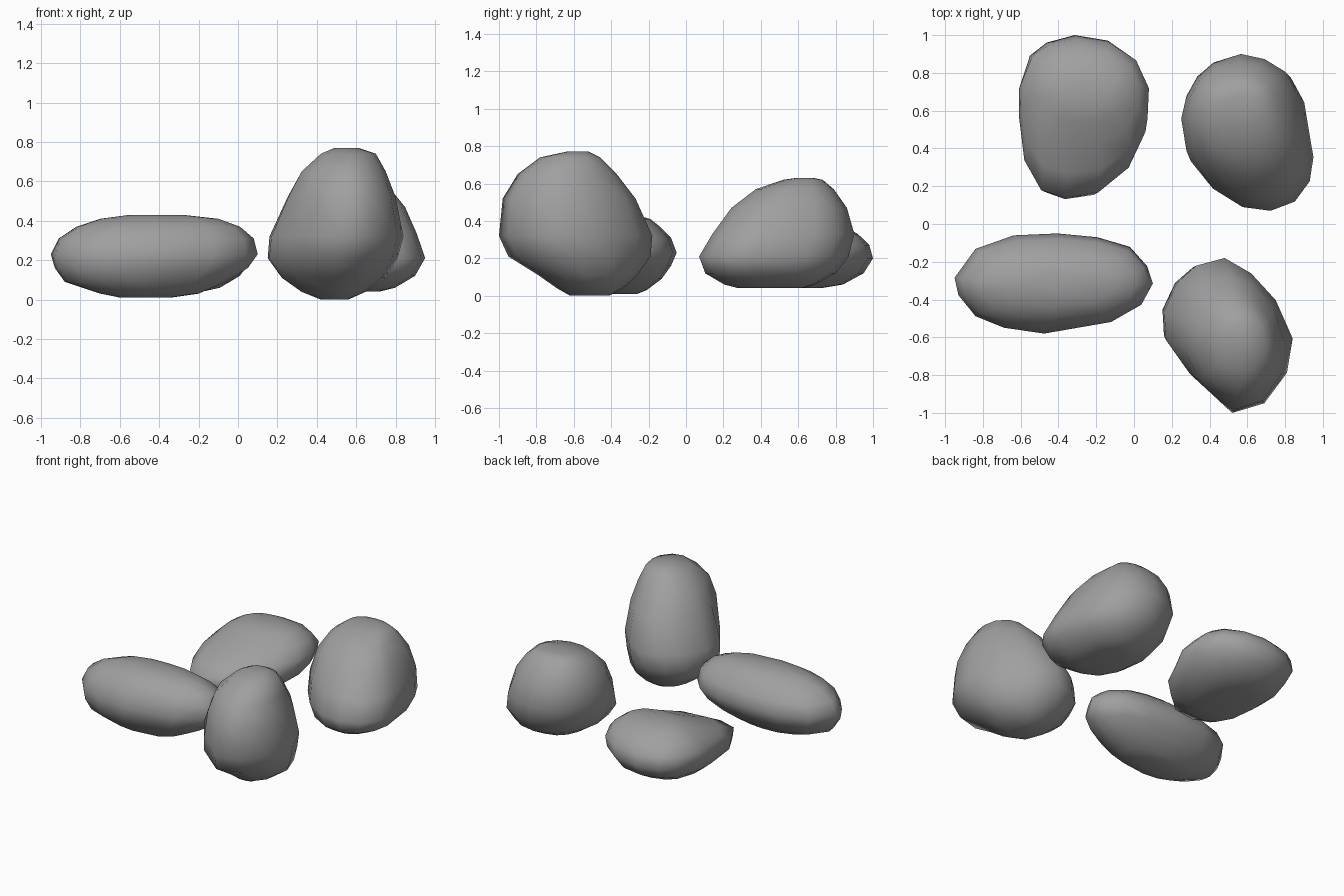
import bpy
import bmesh
from math import cos, sin, atan2

# Remove the default cube only
default_cube = bpy.data.objects.get("Cube")
if default_cube:
    bpy.data.objects.remove(default_cube, do_unlink=True)


def make_material(name, colour):
    """Create a plain matte material with one flat colour."""
    material = bpy.data.materials.new(name)
    material.use_nodes = True
    material.diffuse_color = colour
    shader = material.node_tree.nodes["Principled BSDF"]
    shader.inputs["Base Color"].default_value = colour
    shader.inputs["Roughness"].default_value = 0.9
    return material


def normalise(outline):
    """Scale a plan outline so that its bounding box spans -1 to 1."""
    xs, ys = zip(*outline)
    left, front = min(xs), min(ys)
    width, depth = max(xs) - left, max(ys) - front
    return [(2 * (x - left) / width - 1, 2 * (y - front) / depth - 1)
            for x, y in outline]


def rounded_box_point(u, v, power=2.4):
    """Point of a superellipse in the direction of (u, v)."""
    angle = atan2(v, u)
    c, s = cos(angle), sin(angle)
    radius = (abs(c) ** power + abs(s) ** power) ** (-1 / power)
    return c * radius, s * radius


def make_rock(name, outline, levels, material):
    """Loft a boulder: the plan outline is fitted to the bounds of each level.

    The outline runs clockwise seen from above. Each level holds
    height, left, right, front and back, all in hundredths of a unit.
    Smaller levels, near the underside and crown, become evenly rounded.
    """
    unit_outline = normalise(outline)
    widest = max((r - l) * (b - f) for _, l, r, f, b in levels)
    bm = bmesh.new()

    # Horizontal rings from the underside to the crown
    rings = []
    for height, left, right, front, back in levels:
        blend = 1 - (right - left) * (back - front) / widest
        ring = []
        for u, v in unit_outline:
            ru, rv = rounded_box_point(u, v)
            u += (ru - u) * blend
            v += (rv - v) * blend
            x = (left + right + u * (right - left)) / 2
            y = (front + back + v * (back - front)) / 2
            ring.append(bm.verts.new((x / 100, y / 100, height / 100)))
        rings.append(ring)

    # Side faces between neighbouring rings
    count = len(unit_outline)
    for lower, upper in zip(rings, rings[1:]):
        for i in range(count):
            j = (i + 1) % count
            bm.faces.new((lower[i], lower[j], upper[j], upper[i]))

    # Small caps that close the underside and the crown
    for ring in (rings[0], rings[-1]):
        bm.faces.new(ring)
    bmesh.ops.recalc_face_normals(bm, faces=bm.faces)
    for face in bm.faces:
        face.smooth = True

    mesh = bpy.data.meshes.new(name)
    bm.to_mesh(mesh)
    bm.free()
    mesh.materials.append(material)
    rock = bpy.data.objects.new(name, mesh)
    bpy.context.scene.collection.objects.link(rock)
    return rock


stone_grey = make_material("stone grey", (0.35, 0.35, 0.35, 1.0))

# Tall boulder, front left, tapering to its crown
make_rock(
    "tall_front_boulder",
    [(48, -18), (62, -26), (75, -40), (84, -60), (81, -78), (69, -94),
     (52, -99), (30, -79), (17, -61), (16, -46), (23, -31), (33, -22)],
    [(0, 42, 56, -62, -41),
     (4, 32, 65, -69, -34),
     (11, 22, 75, -79, -26),
     (21, 15, 81, -95, -19),
     (32, 16, 84, -100, -18),
     (52, 25, 80, -98, -27),
     (65, 32, 75, -90, -37),
     (74, 42, 70, -78, -46),
     (77, 49, 61, -64, -52)],
    stone_grey)

# Domed boulder, back left, leaning towards the back
make_rock(
    "domed_back_boulder",
    [(58, 90), (71, 87), (82, 80), (89, 67), (94, 37), (92, 24), (84, 13),
     (71, 8), (56, 10), (40, 20), (28, 35), (25, 53), (28, 66), (34, 77),
     (43, 85)],
    [(4, 52, 72, 28, 62),
     (6, 43, 80, 20, 69),
     (12, 34, 90, 10, 80),
     (21, 27, 95, 7, 87),
     (33, 25, 91, 14, 90),
     (47, 28, 85, 24, 86),
     (57, 34, 77, 37, 79),
     (62, 41, 70, 52, 73),
     (63, 48, 62, 59, 68)],
    stone_grey)

# Broad low boulder, back right, its top sloping down to the front
make_rock(
    "broad_back_boulder",
    [(-31, 100), (-13, 97), (1, 86), (8, 68), (7, 48), (-2, 29), (-18, 16),
     (-36, 13), (-49, 17), (-58, 33), (-61, 57), (-61, 71), (-55, 89),
     (-46, 96)],
    [(4, -42, -18, 36, 72),
     (6, -51, -9, 24, 84),
     (12, -58, 1, 13, 95),
     (20, -61, 7, 14, 100),
     (27, -60, 8, 27, 98),
     (33, -54, 3, 42, 92),
     (38, -46, -4, 54, 83),
     (40, -38, -14, 62, 75)],
    stone_grey)

# Long low boulder, front right
make_rock(
    "long_front_boulder",
    [(-40, -5), (-19, -7), (-2, -12), (7, -22), (10, -31), (4, -42),
     (-12, -51), (-47, -57), (-68, -54), (-83, -48), (-92, -37), (-94, -28),
     (-83, -13), (-63, -6)],
    [(1, -60, -34, -40, -26),
     (3, -70, -20, -47, -21),
     (9, -88, -6, -53, -13),
     (16, -93, 5, -57, -8),
     (23, -95, 10, -58, -5),
     (31, -91, 8, -55, -8),
     (37, -82, 1, -50, -14),
     (41, -70, -10, -44, -19),
     (43, -55, -28, -36, -26)],
    stone_grey)
